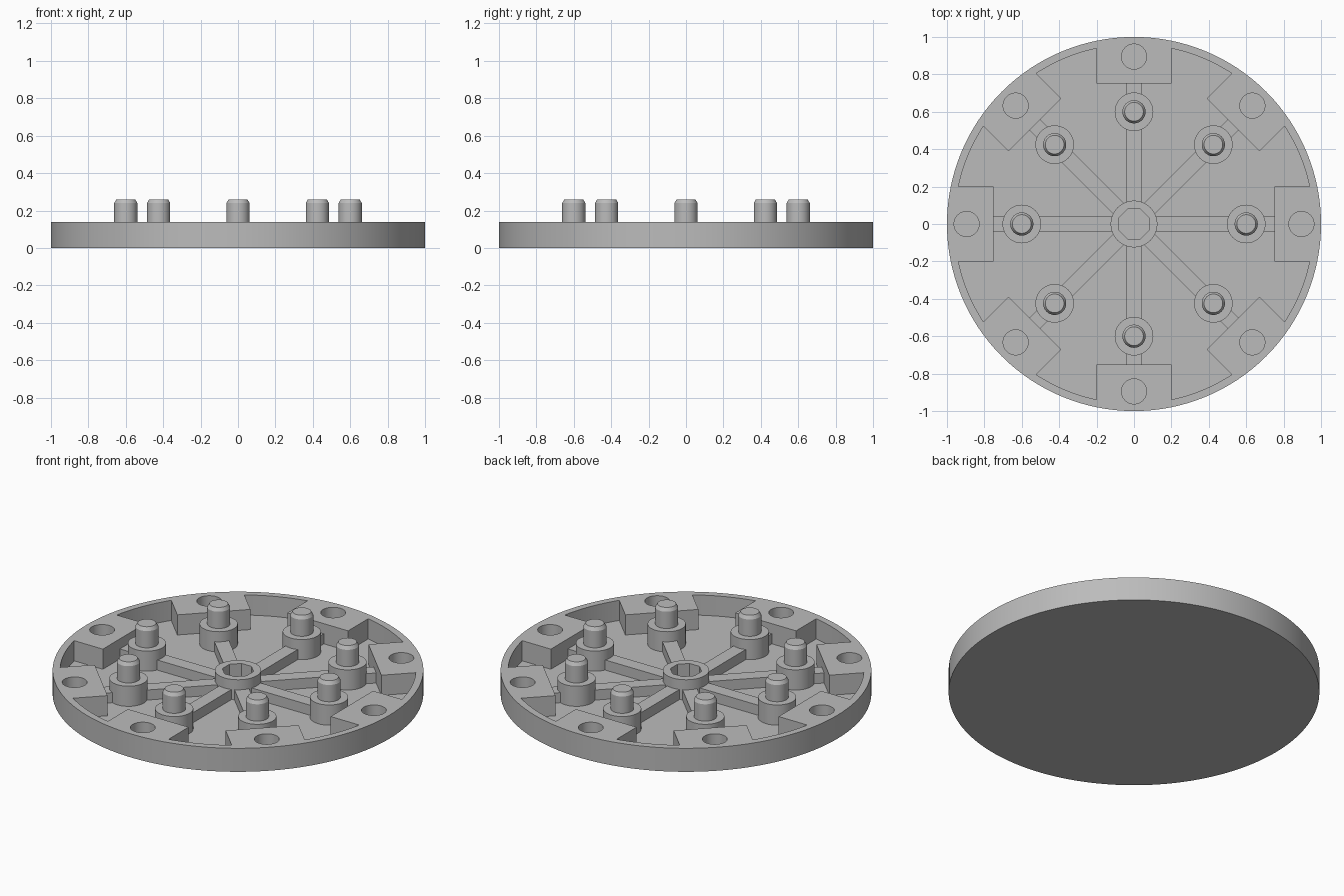
import bpy
import bmesh
import math
from mathutils import Matrix

if "Cube" in bpy.data.objects:
    bpy.data.objects.remove(bpy.data.objects["Cube"])

TOP, FLOOR = 0.14, 0.02      # rim height and pocket floor
COUNT = 8                    # spokes around the plate

grey = bpy.data.materials.new("light grey")
grey.diffuse_color = (0.5, 0.5, 0.5, 1)
grey.use_nodes = True
grey.node_tree.nodes["Principled BSDF"].inputs["Base Color"].default_value = grey.diffuse_color


def make(name, build):
    """Object from a function that fills a bmesh."""
    bm = bmesh.new()
    build(bm)
    bmesh.ops.recalc_face_normals(bm, faces=bm.faces)
    mesh = bpy.data.meshes.new(name)
    bm.to_mesh(mesh)
    bm.free()
    mesh.materials.append(grey)
    ob = bpy.data.objects.new(name, mesh)
    bpy.context.collection.objects.link(ob)
    return ob


def spin(i):
    return Matrix.Rotation(i * 2 * math.pi / COUNT, 4, 'Z')


def cyl(bm, r, z0, z1, x=0, turn=Matrix(), segs=48, r_top=None):
    bmesh.ops.create_cone(bm, cap_ends=True, segments=segs, radius1=r,
                          radius2=r if r_top is None else r_top, depth=z1 - z0,
                          matrix=turn @ Matrix.Translation((x, 0, (z0 + z1) / 2)))


def box(bm, x0, x1, half, z0, z1, turn):
    size = Matrix.Diagonal((x1 - x0, 2 * half, z1 - z0, 1))
    place = Matrix.Translation(((x0 + x1) / 2, 0, (z0 + z1) / 2))
    bmesh.ops.create_cube(bm, size=1, matrix=turn @ place @ size)


def ring_of(fn):
    """Repeat a part builder around the plate."""
    def build(bm):
        for i in range(COUNT):
            fn(bm, spin(i))
    return build


def cut(target, cutter):
    mod = target.modifiers.new("cut", 'BOOLEAN')
    mod.operation, mod.solver, mod.object = 'DIFFERENCE', 'EXACT', cutter
    bpy.context.view_layer.objects.active = target
    bpy.ops.object.modifier_apply(modifier=mod.name)
    bpy.data.objects.remove(cutter)


def smooth(ob):
    bpy.ops.object.select_all(action='DESELECT')
    ob.select_set(True)
    bpy.context.view_layer.objects.active = ob
    bpy.ops.object.shade_smooth_by_angle(angle=math.radians(30))


# Round plate: pocket leaves the rim and the rectangular edge blocks
plate = make("plate", lambda bm: cyl(bm, 1, 0, TOP, segs=128))
pocket = make("pocket_cutter", lambda bm: cyl(bm, 0.96, FLOOR, 0.3, segs=128))
blocks = make("block_cutter", ring_of(
    lambda bm, t: box(bm, 0.75, 1.2, 0.2, -0.1, 0.5, t)))
cut(pocket, blocks)
cut(plate, pocket)

# Blind holes in the edge blocks
cut(plate, make("hole_cutter", ring_of(
    lambda bm, t: cyl(bm, 0.067, FLOOR, 0.3, 0.895, t))))

# Central hub with octagonal bore
hub = make("hub", lambda bm: cyl(bm, 0.125, FLOOR - 0.01, TOP))
cut(hub, make("bore_cutter", lambda bm: cyl(
    bm, 0.086, FLOOR, 0.3, turn=Matrix.Rotation(math.pi / 8, 4, 'Z'), segs=8)))

# Low radial ribs from hub to blocks
make("ribs", ring_of(lambda bm, t: box(bm, 0.1, 0.76, 0.04, FLOOR - 0.01, 0.08, t)))

# Bosses
bosses = make("bosses", ring_of(lambda bm, t: cyl(bm, 0.103, FLOOR - 0.01, TOP, 0.6, t)))


# Pins with chamfered tips
def pin(bm, t):
    cyl(bm, 0.062, TOP - 0.01, 0.24, 0.6, t, 32)
    cyl(bm, 0.062, 0.24, 0.26, 0.6, t, 32, 0.05)


pins = make("pins", ring_of(pin))

# Weld each tip to its shaft and drop the hidden caps between them
bm = bmesh.new()
bm.from_mesh(pins.data)
bmesh.ops.delete(bm, geom=[f for f in bm.faces if abs(f.calc_center_median().z - 0.24) < 1e-4],
                 context='FACES_ONLY')
bmesh.ops.remove_doubles(bm, verts=bm.verts, dist=1e-4)
bm.to_mesh(pins.data)
bm.free()

for part in (plate, hub, bosses, pins):
    smooth(part)
